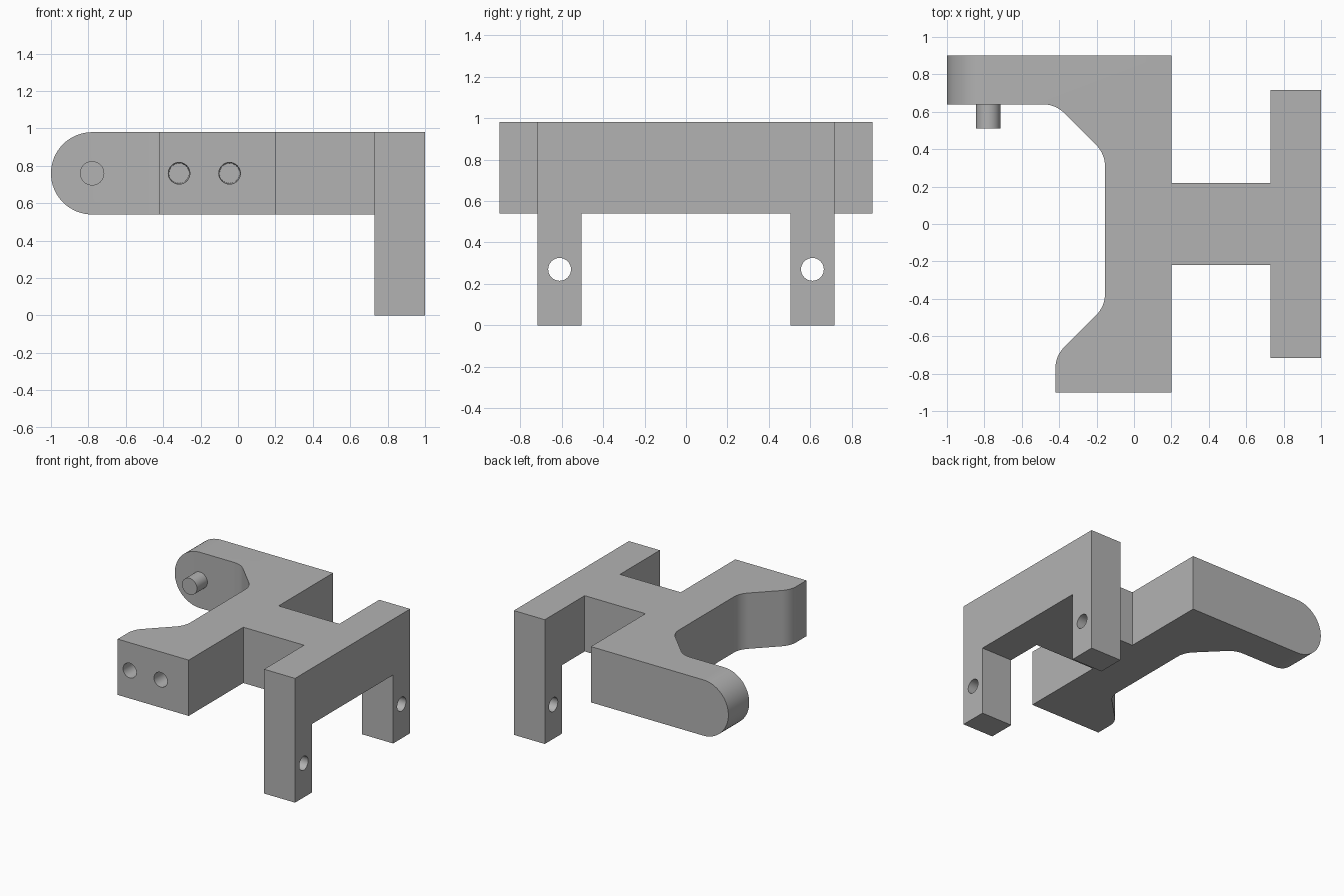
import bpy
import bmesh
from math import pi, sin, cos, tan, radians
from mathutils import Vector

if "Cube" in bpy.data.objects:
    bpy.data.objects.remove(bpy.data.objects["Cube"])

grey = bpy.data.materials.new("plain grey")
grey.use_nodes = True
grey.diffuse_color = (0.45, 0.45, 0.45, 1)
grey.node_tree.nodes["Principled BSDF"].inputs["Base Color"].default_value = grey.diffuse_color

# Shared dimensions
TOP, BOTTOM = 0.98, 0.54
MID, ROUND = (TOP + BOTTOM) / 2, (TOP - BOTTOM) / 2
FRAME_X = 0.73


def prism(name, profile, axis, start, end, end_scale=1.0):
    """Extrude a 2D profile along an axis; optionally taper it about its centre."""
    place = {"x": lambda u, v, d: (d, u, v),
             "y": lambda u, v, d: (u, d, v),
             "z": lambda u, v, d: (u, v, d)}[axis]
    pts = [Vector(p) for p in profile]
    centre = sum(pts, Vector((0, 0))) / len(pts)
    far = [centre + (p - centre) * end_scale for p in pts]
    bm = bmesh.new()
    a = [bm.verts.new(place(*p, start)) for p in pts]
    b = [bm.verts.new(place(*p, end)) for p in far]
    bm.faces.new(a)
    bm.faces.new(b)
    for i in range(len(a)):
        j = (i + 1) % len(a)
        bm.faces.new((a[i], a[j], b[j], b[i]))
    bmesh.ops.recalc_face_normals(bm, faces=bm.faces)
    mesh = bpy.data.meshes.new(name)
    bm.to_mesh(mesh)
    bm.free()
    mesh.materials.append(grey)
    obj = bpy.data.objects.new(name, mesh)
    bpy.context.collection.objects.link(obj)
    return obj


def arc(u, v, r, start, end, steps):
    return [(u + r * cos(start + (end - start) * i / steps),
             v + r * sin(start + (end - start) * i / steps)) for i in range(steps + 1)]


def circle(u, v, r, steps=32):
    return arc(u, v, r, 0, 2 * pi, steps)[:-1]


def fillet(before, corner, after, r, steps=8):
    """Points rounding a corner between two straight edges."""
    c = Vector(corner)
    d1, d2 = (Vector(before) - c).normalized(), (Vector(after) - c).normalized()
    half = d1.angle(d2) / 2
    p1, p2 = c + d1 * r / tan(half), c + d2 * r / tan(half)
    mid = c + (d1 + d2).normalized() * r / sin(half)
    s, e = p1 - mid, p2 - mid
    return [tuple(mid + (s * (1 - i / steps) + e * (i / steps)).normalized() * r)
            for i in range(steps + 1)]


def boolean(obj, cutter, operation):
    mod = obj.modifiers.new("cut", "BOOLEAN")
    mod.operation, mod.object, mod.solver = operation, cutter, "EXACT"
    bpy.context.view_layer.objects.active = obj
    bpy.ops.object.modifier_apply(modifier=mod.name)
    bpy.data.objects.remove(cutter)


# Main body: plan outline with softened inner corners
inner = [(-1, 0.64), (-0.42, 0.64), (-0.155, 0.375), (-0.155, -0.44), (-0.42, -0.705), (-0.42, -0.9)]
outline = [inner[0]]
for i in range(1, len(inner) - 1):
    outline += fillet(inner[i - 1], inner[i], inner[i + 1], 0.16)
outline += [inner[-1], (0.2, -0.9), (0.2, -0.22), (FRAME_X, -0.22),
            (FRAME_X, 0.22), (0.2, 0.22), (0.2, 0.9), (-1, 0.9)]
body = prism("main_body", outline, "z", BOTTOM - 0.1, TOP + 0.1)

# Slab giving the body its thickness and the arm its rounded end
slab = arc(-1 + ROUND, MID, ROUND, pi / 2, 3 * pi / 2, 32) + [(1.2, BOTTOM), (1.2, TOP)]
boolean(body, prism("slab_cutter", slab, "y", -1.1, 1.1), "INTERSECT")

# Blind holes in the front face
for x in (-0.315, -0.045):
    boolean(body, prism("hole_cutter", circle(x, MID, 0.058), "y", -0.901, -0.7, 0.92), "DIFFERENCE")

# Side frame with two legs
half_frame = [(0.505, BOTTOM), (0.505, 0), (0.717, 0), (0.717, TOP)]
frame_profile = half_frame + [(-y, z) for y, z in reversed(half_frame)]
frame = prism("leg_frame", frame_profile, "x", FRAME_X, 1)
for y in (-0.61, 0.61):
    boolean(frame, prism("hole_cutter", circle(y, 0.27, 0.055), "x", 0.6, 1.1), "DIFFERENCE")

# Pin on the inner side of the arm
pin = prism("arm_pin", circle(-1 + ROUND, MID, 0.065), "y", 0.51, 0.65)

# Smooth round surfaces, crisp edges
bpy.ops.object.select_all(action="DESELECT")
for part in (body, frame, pin):
    part.select_set(True)
bpy.context.view_layer.objects.active = body
bpy.ops.object.shade_smooth_by_angle(angle=radians(30))
